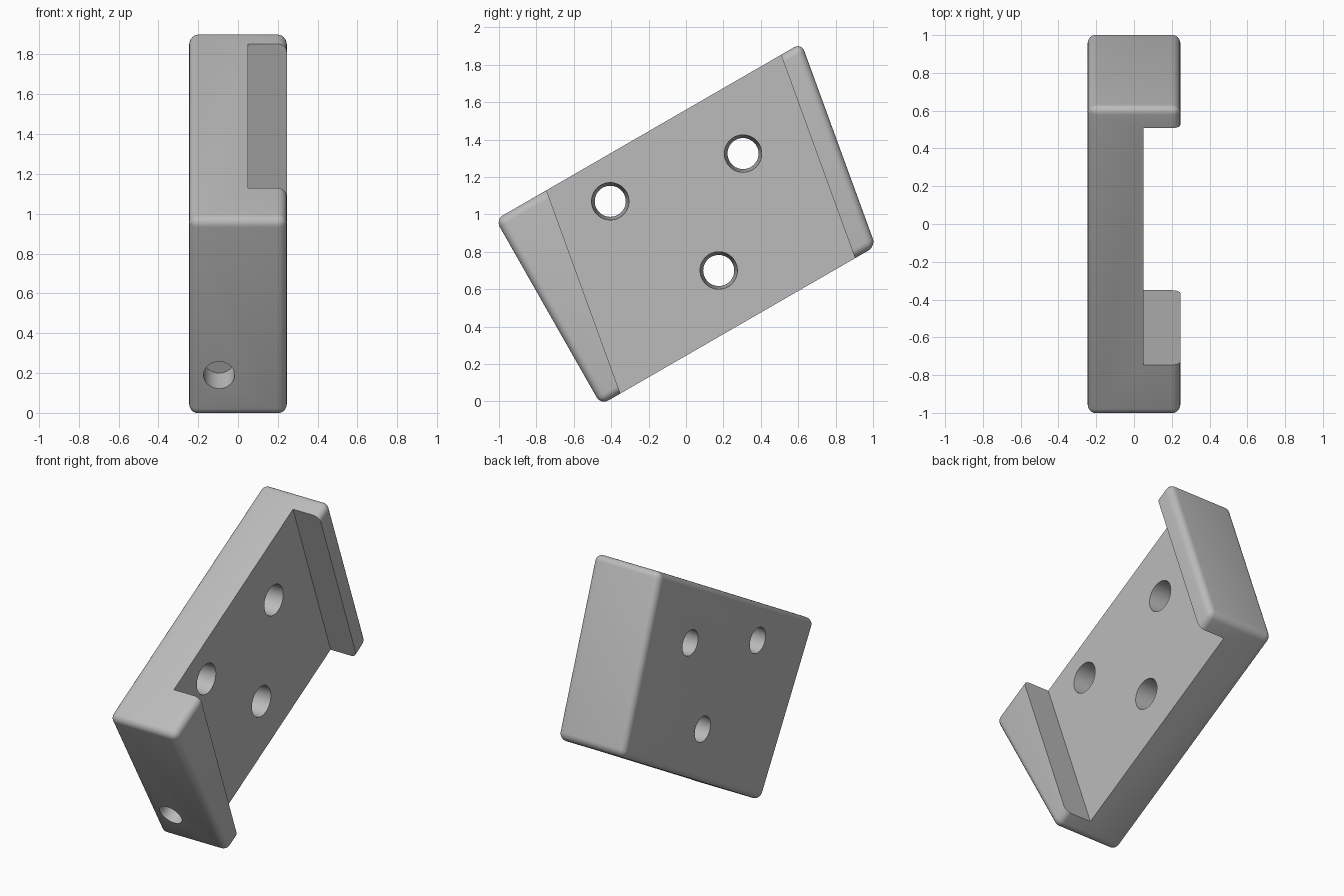
import bpy, bmesh, math
from mathutils import Vector

if "Cube" in bpy.data.objects:
    bpy.data.objects.remove(bpy.data.objects["Cube"])

HALF = 0.245      # half thickness in x
FLOOR = 0.05      # x level of the recess floor
TILT = math.radians(20)
N = Vector((math.cos(TILT), math.sin(TILT)))    # across the channel (y, z)
T = Vector((-math.sin(TILT), math.cos(TILT)))   # along the channel (y, z)

grey = bpy.data.materials.new("grey")
grey.diffuse_color = (0.5, 0.5, 0.5, 1)
grey.use_nodes = True
grey.node_tree.nodes["Principled BSDF"].inputs["Base Color"].default_value = grey.diffuse_color


def prism(name, points, x0, x1):
    """Extrude a (y, z) outline along x."""
    bm = bmesh.new()
    face = bm.faces.new([bm.verts.new((x0, y, z)) for y, z in points])
    ext = bmesh.ops.extrude_face_region(bm, geom=[face])
    verts = [v for v in ext["geom"] if isinstance(v, bmesh.types.BMVert)]
    bmesh.ops.translate(bm, verts=verts, vec=(x1 - x0, 0, 0))
    bmesh.ops.recalc_face_normals(bm, faces=bm.faces)
    mesh = bpy.data.meshes.new(name)
    bm.to_mesh(mesh)
    bm.free()
    mesh.materials.append(grey)
    obj = bpy.data.objects.new(name, mesh)
    bpy.context.collection.objects.link(obj)
    return obj


def hole_cutter(start, end, r1, r2):
    """Round cutter running from start to end."""
    start, end = Vector(start), Vector(end)
    axis = end - start
    bpy.ops.mesh.primitive_cone_add(vertices=48, radius1=r1, radius2=r2,
                                    depth=axis.length, location=(start + end) / 2,
                                    rotation=axis.to_track_quat('Z', 'Y').to_euler())
    obj = bpy.context.object
    obj.name = "hole_cutter"
    obj.data.materials.append(grey)
    return obj


def apply_modifiers(obj):
    bpy.context.view_layer.update()
    graph = bpy.context.evaluated_depsgraph_get()
    mesh = bpy.data.meshes.new_from_object(obj.evaluated_get(graph))
    obj.modifiers.clear()
    obj.data = mesh


def cut(obj, cutter):
    mod = obj.modifiers.new("cut", 'BOOLEAN')
    mod.operation = 'DIFFERENCE'
    mod.solver = 'EXACT'
    mod.object = cutter
    apply_modifiers(obj)
    bpy.data.objects.remove(cutter)


# Rounded block
block = prism("bracket", [(-1.018, 0.972), (-0.455, -0.018), (1.014, 0.829), (0.617, 1.916)],
              -HALF, HALF)
bev = block.modifiers.new("round", 'BEVEL')
bev.width = 0.045
bev.segments = 6
bev.limit_method = 'NONE'
apply_modifiers(block)

# Slanted channel between the two end walls
corners = [N * n + T * t for n, t in ((-0.315, -1), (1.111, -1), (1.111, 3), (-0.315, 3))]
cut(block, prism("channel_cutter", corners, FLOOR, 0.6))

# Three tapered mounting holes through the plate
for y, z in ((-0.405, 1.07), (0.305, 1.325), (0.175, 0.70)):
    slope = (0.10 - 0.083) / (FLOOR + HALF)
    cut(block, hole_cutter((FLOOR + 0.05, y, z), (-HALF - 0.05, y, z),
                           0.10 + slope * 0.05, 0.083 - slope * 0.05))

# Blind hole in the front end face
inward = Vector((0, math.cos(math.radians(30)), 0.5))
mouth = Vector((-0.095, -0.573, 0.19))
cut(block, hole_cutter(mouth - inward * 0.1, mouth + inward * 0.155, 0.078, 0.078))

# Smooth fillets and bores, crisp cut edges
bpy.ops.object.select_all(action='DESELECT')
block.select_set(True)
bpy.context.view_layer.objects.active = block
bpy.ops.object.shade_smooth_by_angle(angle=math.radians(30))
